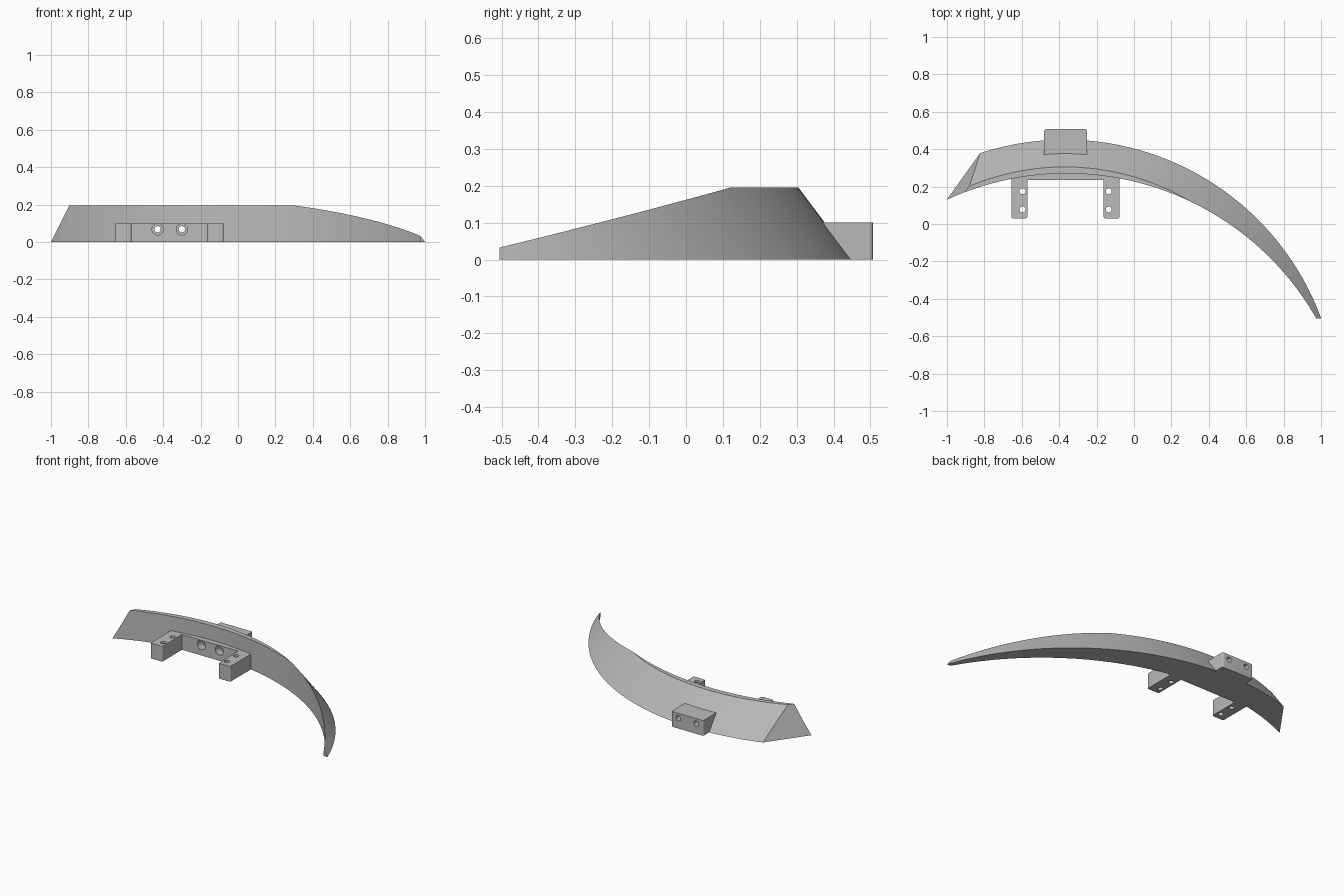
import bpy, bmesh
from math import radians
from mathutils import Vector, Matrix

default = bpy.data.objects.get("Cube")
if default:
    bpy.data.objects.remove(default, do_unlink=True)

grey = bpy.data.materials.new("plain_grey")
grey.use_nodes = True
tone = (0.5, 0.5, 0.5, 1)
grey.diffuse_color = tone
grey.node_tree.nodes["Principled BSDF"].inputs["Base Color"].default_value = tone


def make_object(name, bm):
    bmesh.ops.recalc_face_normals(bm, faces=bm.faces)
    mesh = bpy.data.meshes.new(name)
    bm.to_mesh(mesh)
    bm.free()
    mesh.materials.append(grey)
    obj = bpy.data.objects.new(name, mesh)
    bpy.context.collection.objects.link(obj)
    return obj


def round_solid(name, start, end, r1, r2, segments):
    """Cylinder or cone frustum running from start to end."""
    start, end = Vector(start), Vector(end)
    axis = end - start
    turn = axis.to_track_quat('Z', 'Y').to_matrix().to_4x4()
    bm = bmesh.new()
    bmesh.ops.create_cone(bm, cap_ends=True, segments=segments, radius1=r1, radius2=r2,
                          depth=axis.length,
                          matrix=Matrix.Translation((start + end) / 2) @ turn)
    return make_object(name, bm)


def prism(name, outline, height, rounded):
    """Upright prism; vertical edges picked by the rounded rule get small fillets."""
    bm = bmesh.new()
    base = bm.faces.new([bm.verts.new((x, y, 0)) for x, y in outline])
    ext = bmesh.ops.extrude_face_region(bm, geom=[base])["geom"]
    bmesh.ops.translate(bm, vec=(0, 0, height),
                        verts=[v for v in ext if isinstance(v, bmesh.types.BMVert)])
    edges = [e for e in bm.edges
             if abs(e.verts[0].co.z - e.verts[1].co.z) > height / 2 and rounded(e.verts[0].co.y)]
    bmesh.ops.bevel(bm, geom=edges, offset=0.01, segments=4, profile=0.5, affect='EDGES')
    return make_object(name, bm)


def activate(obj):
    bpy.ops.object.select_all(action='DESELECT')
    obj.select_set(True)
    bpy.context.view_layer.objects.active = obj


def cut(obj, cutter):
    activate(obj)
    mod = obj.modifiers.new("cut", 'BOOLEAN')
    mod.operation = 'DIFFERENCE'
    mod.solver = 'EXACT'
    mod.object = cutter
    bpy.ops.object.modifier_apply(modifier=mod.name)


# Curved blade: sloping conical back with an upright hollow front
H = 0.195
blade = round_solid("curved_blade", (-0.37, -1.01, 0), (-0.37, -1.01, H), 1.461, 1.315, 256)
hollow = round_solid("hollow_cutter", (-0.36, -1.267, -0.2), (-0.36, -1.267, 0.5), 1.537, 1.537, 256)
cut(blade, hollow)

# Slanted end on one side, blunt tip on the other
corner = Vector((-1, 0.131, 0))
slant = (Vector((-0.82, 0.383, 0)) - corner).cross(Vector((-0.9, 0.175, H)) - corner)
if slant.x > 0:
    slant.negate()
bm = bmesh.new()
bm.from_mesh(blade.data)
for point, normal in ((corner, slant), (Vector((0, -0.505, 0)), Vector((0, -1, 0)))):
    result = bmesh.ops.bisect_plane(bm, geom=bm.verts[:] + bm.edges[:] + bm.faces[:],
                                    plane_co=point, plane_no=normal, clear_outer=True)
    rim = [e for e in result["geom_cut"] if isinstance(e, bmesh.types.BMEdge)]
    bmesh.ops.holes_fill(bm, edges=rim, sides=0)
bmesh.ops.recalc_face_normals(bm, faces=bm.faces)
bm.to_mesh(blade.data)
bm.free()

# U-shaped mounting bracket on the hollow side
bracket = prism("mounting_bracket",
                [(-0.655, 0.03), (-0.57, 0.03), (-0.57, 0.235), (-0.162, 0.235),
                 (-0.162, 0.03), (-0.077, 0.03), (-0.077, 0.29), (-0.655, 0.29)],
                0.1, lambda y: y < 0.05)

# Block on the sloping back
block = prism("rear_block", [(-0.48, 0.35), (-0.25, 0.35), (-0.25, 0.507), (-0.48, 0.507)],
              0.1, lambda y: y > 0.5)

# Upright screw holes in the bracket legs
helpers = [hollow]
for x in (-0.596, -0.135):
    for y in (0.175, 0.078):
        hole = round_solid("leg_hole_cutter", (x, y, -0.1), (x, y, 0.2), 0.016, 0.016, 32)
        cut(bracket, hole)
        helpers.append(hole)

# Bolt holes from front to back, with a wider counterbore at the front
for x in (-0.43, -0.30):
    for end, radius in ((0.7, 0.017), (0.285, 0.03)):
        hole = round_solid("bolt_hole_cutter", (x, 0.1, 0.068), (x, end, 0.068), radius, radius, 32)
        for part in (blade, bracket, block):
            cut(part, hole)
        helpers.append(hole)

for helper in helpers:
    bpy.data.objects.remove(helper, do_unlink=True)

for part in (blade, bracket, block):
    activate(part)
    bpy.ops.object.shade_smooth_by_angle(angle=radians(25))
